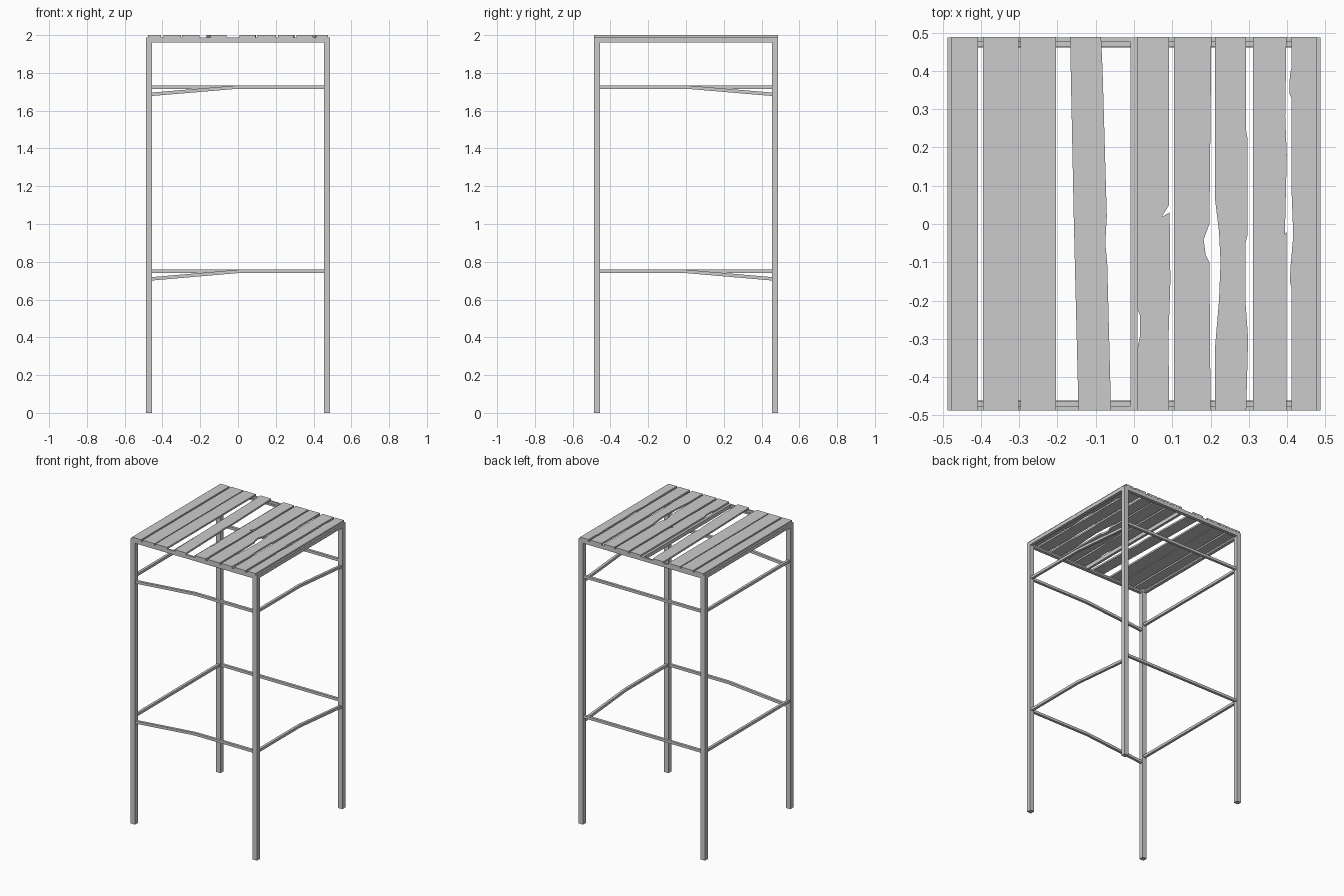
import bpy, bmesh
from mathutils import Vector

if "Cube" in bpy.data.objects:
    bpy.data.objects.remove(bpy.data.objects["Cube"])


def finish(bm, name):
    bmesh.ops.recalc_face_normals(bm, faces=bm.faces)
    mesh = bpy.data.meshes.new(name)
    bm.to_mesh(mesh)
    bm.free()
    ob = bpy.data.objects.new(name, mesh)
    bpy.context.collection.objects.link(ob)
    return ob


def box(name, x0, x1, y0, y1, z0, z1):
    bm = bmesh.new()
    bmesh.ops.create_cube(bm, size=1)
    for v in bm.verts:
        v.co = ((x0 + x1) / 2 + v.co.x * (x1 - x0),
                (y0 + y1) / 2 + v.co.y * (y1 - y0),
                (z0 + z1) / 2 + v.co.z * (z1 - z0))
    return finish(bm, name)


def prism(name, outline, depth):
    """Extrude a closed outline of 3D points along a vector."""
    bm = bmesh.new()
    face = bm.faces.new([bm.verts.new(p) for p in outline])
    ext = bmesh.ops.extrude_face_region(bm, geom=[face])
    for v in ext["geom"]:
        if isinstance(v, bmesh.types.BMVert):
            v.co += Vector(depth)
    return finish(bm, name)


OUT, INN = 0.487, 0.454      # outer and inner faces of the legs
FRAME_Z0, FRAME_Z1 = 1.962, 1.988

# Legs
for sx, nx in ((-1, "left"), (1, "right")):
    for sy, ny in ((-1, "front"), (1, "back")):
        xs = sorted((sx * OUT, sx * INN))
        ys = sorted((sy * OUT, sy * INN))
        box(f"{ny}_{nx}_leg", *xs, *ys, 0, FRAME_Z1 - 0.001)

# Angle section seat frame: upright flange with a bottom ledge
a, b, c = OUT, 0.475, 0.464
for s, side in ((-1, "low"), (1, "high")):
    prof = [(a, FRAME_Z0), (c, FRAME_Z0), (c, 1.973), (b, 1.973), (b, FRAME_Z1), (a, FRAME_Z1)]
    prism(f"frame_across_{side}", [(-OUT, s * d, z) for d, z in prof], (2 * OUT, 0, 0))
    prism(f"frame_along_{side}", [(s * d, -OUT, z) for d, z in prof], (0, 2 * OUT, 0))

# Middle bearer under the slats
box("middle_bearer", -0.009, 0.009, -0.475, 0.475, FRAME_Z0, FRAME_Z1)

# Rails: straight on the left and back, bent down at one end on the front and right
T, MID = 0.009, 0.470
for z, drop, level in ((1.725, 0.038, "upper"), (0.749, 0.039, "lower")):
    box(f"{level}_back_rail", -INN, INN, MID - T, MID + T, z - T, z + T)
    box(f"{level}_left_rail", -MID - T, -MID + T, -INN, INN, z - T, z + T)
    path = [(-INN, z - drop), (0, z), (INN, z)]
    loop = [(u, h + T) for u, h in path] + [(u, h - T) for u, h in reversed(path)]
    prism(f"{level}_front_rail", [(u, -MID - T, h) for u, h in loop], (0, 2 * T, 0))
    prism(f"{level}_right_rail", [(MID - T, -u, h) for u, h in loop], (2 * T, 0, 0))

# Weathered slats: left edge and right edge, each listed from front to back as (x, y)
F, B = -0.487, 0.488
slats = [
    ([(-0.476, F), (-0.476, B)], [(-0.407, F), (-0.407, B)]),
    ([(-0.395, F), (-0.395, B)], [(-0.302, F), (-0.302, B)]),
    ([(-0.296, F), (-0.296, B)], [(-0.204, F), (-0.204, B)]),
    ([(-0.145, F), (-0.157, 0), (-0.167, B)],
     [(-0.06, F), (-0.07, -0.10), (-0.075, -0.05), (-0.071, 0.02), (-0.082, 0.40), (-0.086, B)]),
    ([(0.008, F), (0.008, -0.33), (0.016, -0.29), (0.016, -0.24), (0.008, -0.22), (0.008, B)],
     [(0.092, F), (0.090, -0.30), (0.095, -0.15), (0.093, 0.03), (0.072, 0.018), (0.092, 0.05), (0.092, B)]),
    ([(0.104, F), (0.104, B)],
     [(0.200, F), (0.197, -0.10), (0.187, -0.08), (0.182, -0.04), (0.197, 0.0), (0.202, B)]),
    ([(0.211, F), (0.211, -0.33), (0.222, -0.2), (0.226, -0.1), (0.222, -0.02), (0.211, 0.07), (0.211, B)],
     [(0.293, F), (0.298, -0.30), (0.291, -0.20), (0.291, -0.05), (0.296, -0.03), (0.297, 0.22), (0.292, 0.25), (0.292, B)]),
    ([(0.311, F), (0.311, B)],
     [(0.398, F), (0.398, -0.02), (0.394, -0.03), (0.399, 0.18), (0.395, 0.28), (0.398, B)]),
    ([(0.412, F), (0.412, -0.17), (0.407, -0.15), (0.409, -0.11), (0.416, -0.03),
      (0.411, 0.10), (0.411, 0.33), (0.406, 0.34), (0.407, 0.39), (0.412, 0.41), (0.412, B)],
     [(0.476, F), (0.476, B)]),
]
for i, (left, right) in enumerate(slats):
    loop = right + left[::-1]
    prism(f"seat_slat_{i + 1}", [(x, y, FRAME_Z1) for x, y in loop], (0, 0, 0.012))
